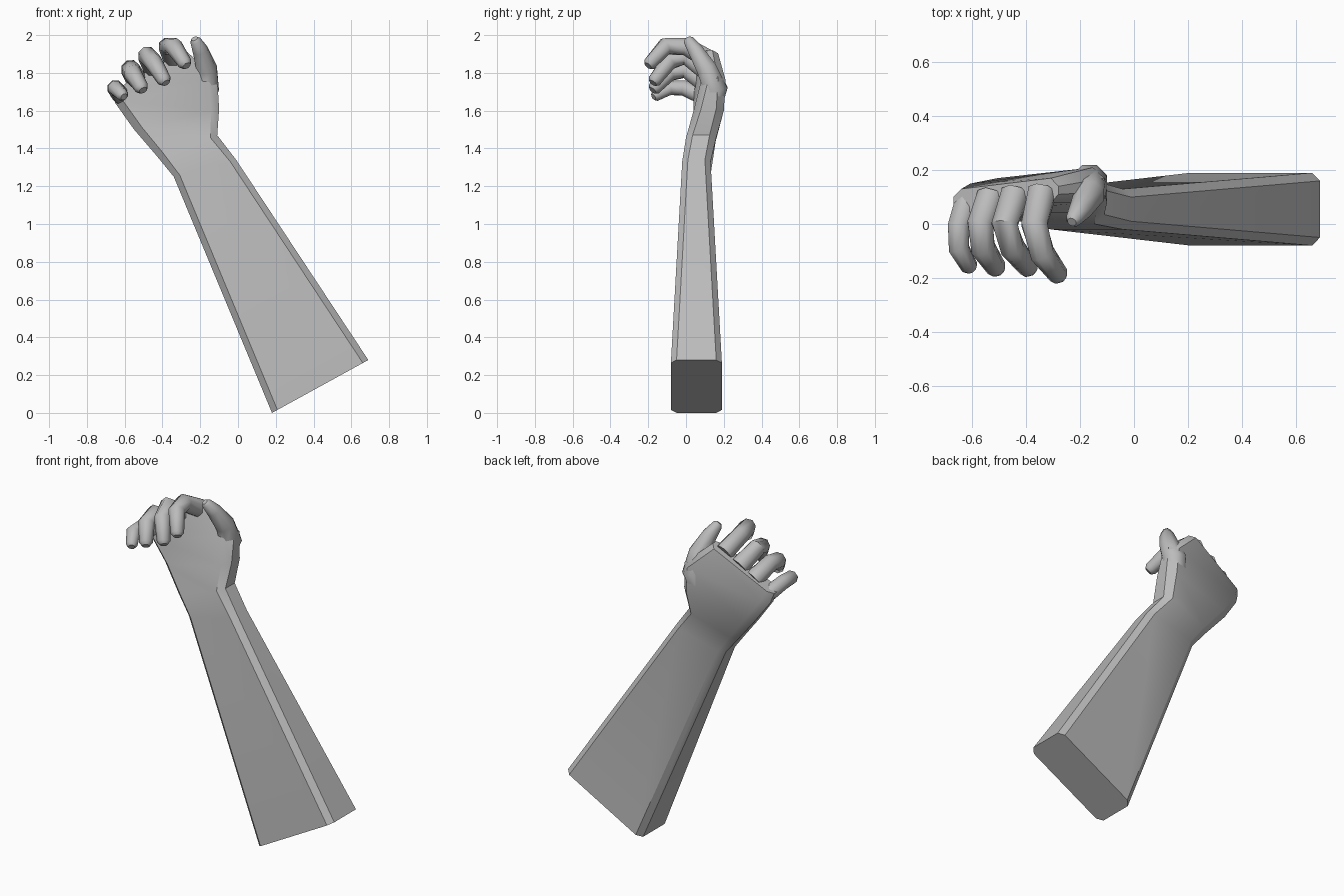
import bpy, bmesh, math
from mathutils import Vector

if "Cube" in bpy.data.objects:
    bpy.data.objects.remove(bpy.data.objects["Cube"])

skin = bpy.data.materials.new("plain grey")
skin.use_nodes = True
grey = (0.5, 0.5, 0.5, 1)
skin.diffuse_color = grey
skin.node_tree.nodes["Principled BSDF"].inputs["Base Color"].default_value = grey


def loft(name, rings, sharp=40):
    """Skin a list of equal-length point rings and cap both ends."""
    bm = bmesh.new()
    loops = [[bm.verts.new(p) for p in ring] for ring in rings]
    n = len(loops[0])
    for a, b in zip(loops, loops[1:]):
        for i in range(n):
            j = (i + 1) % n
            bm.faces.new((a[i], a[j], b[j], b[i]))
    bm.faces.new(loops[0])
    bm.faces.new(loops[-1])
    bmesh.ops.recalc_face_normals(bm, faces=bm.faces)
    mesh = bpy.data.meshes.new(name)
    bm.to_mesh(mesh)
    bm.free()
    obj = bpy.data.objects.new(name, mesh)
    bpy.context.collection.objects.link(obj)
    mesh.materials.append(skin)
    bpy.ops.object.select_all(action="DESELECT")
    obj.select_set(True)
    bpy.context.view_layer.objects.active = obj
    bpy.ops.object.shade_smooth_by_angle(angle=math.radians(sharp))
    return obj


def slab(outer, inner, y_outer, y_inner, cut):
    """Bevelled cross-section between two (x, z) edge points."""
    a, b = Vector(outer), Vector(inner)
    step = (b - a).normalized() * cut * 1.1
    ring = []
    for p, s, (f, k) in ((a, step, y_outer), (b, -step, y_inner)):
        q = p + s
        side = [(q, f), (p, f + cut), (p, k - cut), (q, k)]
        if p is b:
            side.reverse()
        ring += [(v.x, y, v.y) for v, y in side]
    return ring


def digit(name, path, radii, sides=8):
    """Tube along a bent path, with a ring across each joint."""
    pts = [Vector(p) for p in path]
    rings = []
    for i, p in enumerate(pts):
        t = (pts[min(i + 1, len(pts) - 1)] - pts[max(i - 1, 0)]).normalized()
        u = Vector((1, 0, 0))
        u = (u - t * u.dot(t)).normalized()
        v = t.cross(u)
        turns = [math.tau * (k + 0.5) / sides for k in range(sides)]
        rings.append([p + radii[i] * (u * math.cos(w) + v * math.sin(w)) for w in turns])
    # rounded tip
    t = (pts[-1] - pts[-2]).normalized()
    r = radii[-1]
    rings.append([pts[-1] + t * r * 0.5 + (q - pts[-1]) * 0.6 for q in rings[-1]])
    return loft(name, rings, 50)


# Forearm, wrist and palm as one lofted body
loft("forearm_and_palm", [
    slab((0.18, 0.0), (0.69, 0.28), (-0.08, 0.19), (-0.08, 0.19), 0.03),
    slab((-0.34, 1.25), (-0.01, 1.34), (-0.02, 0.13), (-0.02, 0.13), 0.03),
    slab((-0.43, 1.36), (-0.11, 1.47), (0.0, 0.14), (0.0, 0.16), 0.035),
    slab((-0.55, 1.5), (-0.1, 1.61), (0.04, 0.17), (0.04, 0.2), 0.04),
    slab((-0.65, 1.64), (-0.11, 1.77), (0.04, 0.15), (0.08, 0.21), 0.04),
    slab((-0.67, 1.7), (-0.28, 1.92), (0.04, 0.13), (0.08, 0.17), 0.03),
])

# Curled fingers: knuckle, two bends, tip
fingers = {
    "index_finger": [(-0.34, 0.12, 1.87), (-0.37, 0.0, 1.94), (-0.34, -0.11, 1.94), (-0.28, -0.19, 1.85)],
    "middle_finger": [(-0.44, 0.11, 1.81), (-0.48, 0.0, 1.89), (-0.45, -0.09, 1.86), (-0.39, -0.165, 1.76)],
    "ring_finger": [(-0.53, 0.1, 1.75), (-0.57, 0.0, 1.82), (-0.56, -0.09, 1.8), (-0.51, -0.165, 1.72)],
    "little_finger": [(-0.62, 0.08, 1.68), (-0.65, -0.01, 1.72), (-0.65, -0.09, 1.72), (-0.61, -0.16, 1.68)],
}
for name, path in fingers.items():
    k = 0.85 if name == "little_finger" else 1
    digit(name, path, [0.056 * k, 0.052 * k, 0.048 * k, 0.038 * k])

# Thumb rising beside the palm
digit("thumb",
      [(-0.2, 0.12, 1.58), (-0.165, 0.155, 1.72), (-0.165, 0.11, 1.82), (-0.2, 0.05, 1.92), (-0.225, 0.015, 1.97)],
      [0.06, 0.07, 0.058, 0.043, 0.03])
